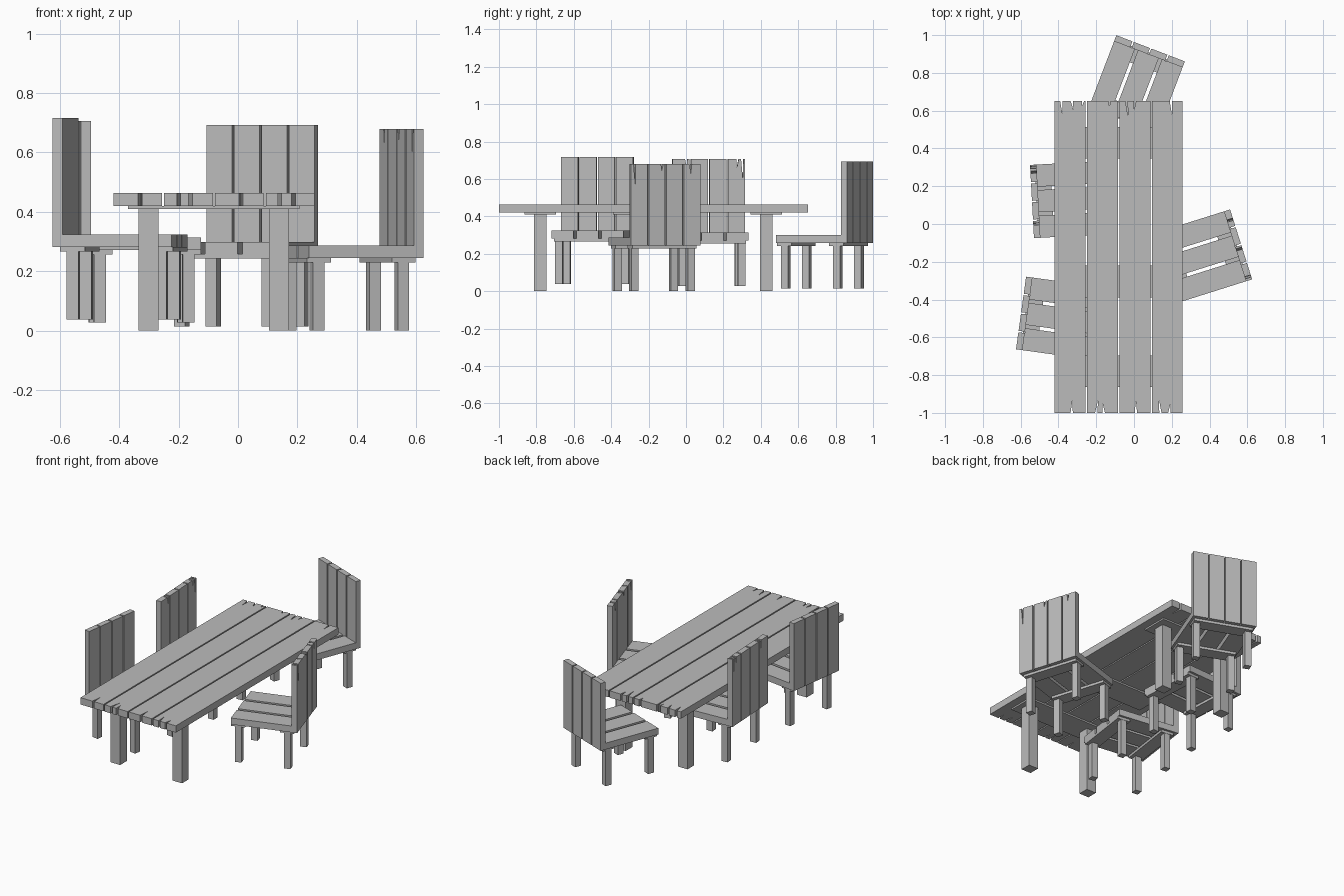
import bpy, bmesh
from math import radians
from mathutils import Matrix

cube = bpy.data.objects.get("Cube")
if cube:
    bpy.data.objects.remove(cube)

wood = bpy.data.materials.new("grey_wood")
wood.use_nodes = True
GREY = (0.5, 0.5, 0.5, 1)
wood.diffuse_color = GREY
wood.node_tree.nodes["Principled BSDF"].inputs["Base Color"].default_value = GREY


def board(name, xs, ys, zs, place=Matrix(), far=(), near=()):
    """Plank with optional V cracks (x, depth, lean) cut into its two ends."""
    half = 0.006
    outline = [(xs[0], ys[0])]
    for x, depth, lean in sorted(near):
        outline += [(x - half, ys[0]), (x + lean, ys[0] + depth), (x + half, ys[0])]
    outline += [(xs[1], ys[0]), (xs[1], ys[1])]
    for x, depth, lean in sorted(far, reverse=True):
        outline += [(x + half, ys[1]), (x + lean, ys[1] - depth), (x - half, ys[1])]
    outline.append((xs[0], ys[1]))
    bm = bmesh.new()
    face = bm.faces.new([bm.verts.new((x, y, zs[0])) for x, y in outline])
    side = bmesh.ops.extrude_face_region(bm, geom=[face])["geom"]
    top = [v for v in side if isinstance(v, bmesh.types.BMVert)]
    bmesh.ops.translate(bm, verts=top, vec=(0, 0, zs[1] - zs[0]))
    bmesh.ops.recalc_face_normals(bm, faces=bm.faces)
    mesh = bpy.data.meshes.new(name)
    bm.to_mesh(mesh)
    bm.free()
    mesh.materials.append(wood)
    ob = bpy.data.objects.new(name, mesh)
    ob.matrix_world = place
    bpy.context.collection.objects.link(ob)


def post(name, x, y, size, z, place=Matrix()):
    h = size / 2
    board(name, (x - h, x + h), (y - h, y + h), (0, z), place)


def planks(name, left, right, count, gap, ys, zs, place=Matrix(), far=(), near=()):
    """Row of equal planks, each taking the cracks that fall on it."""
    w = (right - left - gap * (count - 1)) / count
    for i in range(count):
        a = left + i * (w + gap)
        own = [[c for c in cracks if a + 0.007 < c[0] < a + w - 0.007]
               for cracks in (far, near)]
        board(f"{name}_{i + 1}", (a, a + w), ys, zs, place, *own)


# Table: planked top, cross battens and four legs
planks("table_plank", -0.42, 0.258, 4, 0.008, (-1, 0.652), (0.42, 0.464),
       far=[(-0.385, 0.07, 0.006), (-0.33, 0.05, 0.01), (-0.27, 0.03, -0.006),
            (-0.13, 0.03, 0), (-0.04, 0.08, 0.008), (0.005, 0.05, -0.005),
            (0.195, 0.07, 0.005)],
       near=[(-0.33, 0.07, 0.004), (-0.2, 0.07, 0.01), (-0.16, 0.05, -0.006),
             (0.01, 0.07, 0), (0.14, 0.07, -0.008), (0.187, 0.05, 0.006)])
for i, y in enumerate((-0.78, -0.305, 0.43)):
    board(f"table_batten_{i + 1}", (-0.37, 0.207), (y - 0.084, y + 0.084), (0.41, 0.42))
for x, side in ((-0.302, "right"), (0.138, "left")):
    for y, end in ((-0.78, "front"), (0.43, "back")):
        post(f"table_leg_{end}_{side}", x, y, 0.067, 0.41)


def chair(name, x, y, z, turn, cracks=()):
    """Chair with its back's outer face on the local x axis, facing local -y."""
    place = Matrix.Translation((x, y, z)) @ Matrix.Rotation(radians(turn), 4, "Z")
    upright = place @ Matrix.Rotation(radians(90), 4, "X")
    planks(name + "_back_plank", -0.194, 0.194, 4, 0.008, (0.245, 0.679), (0, 0.034),
           upright, far=cracks)
    planks(name + "_seat_plank", -0.194, 0.194, 3, 0.018, (-0.405, -0.034),
           (0.245, 0.286), place)
    for d, end in ((-0.066, "back"), (-0.365, "front")):
        board(f"{name}_batten_{end}", (-0.18, 0.18), (d - 0.042, d + 0.042),
              (0.229, 0.245), place)
        for s, side in ((-1, "right"), (1, "left")):
            post(f"{name}_leg_{end}_{side}", s * 0.158, d, 0.04, 0.229, place)


# Four chairs set loosely around the table
chair("end_chair", 0.088, 0.93, 0.013, -20.9)
chair("left_chair", 0.567, -0.108, 0, -72.5,
      [(0.175, 0.11, -0.004), (0.02, 0.04, 0.004), (-0.14, 0.05, 0)])
chair("right_back_chair", -0.54, 0.119, 0.027, 93.1,
      [(0.18, 0.11, 0.004), (0.155, 0.05, -0.004), (-0.12, 0.05, 0.004)])
chair("right_front_chair", -0.598, -0.471, 0.037, 82.1)
